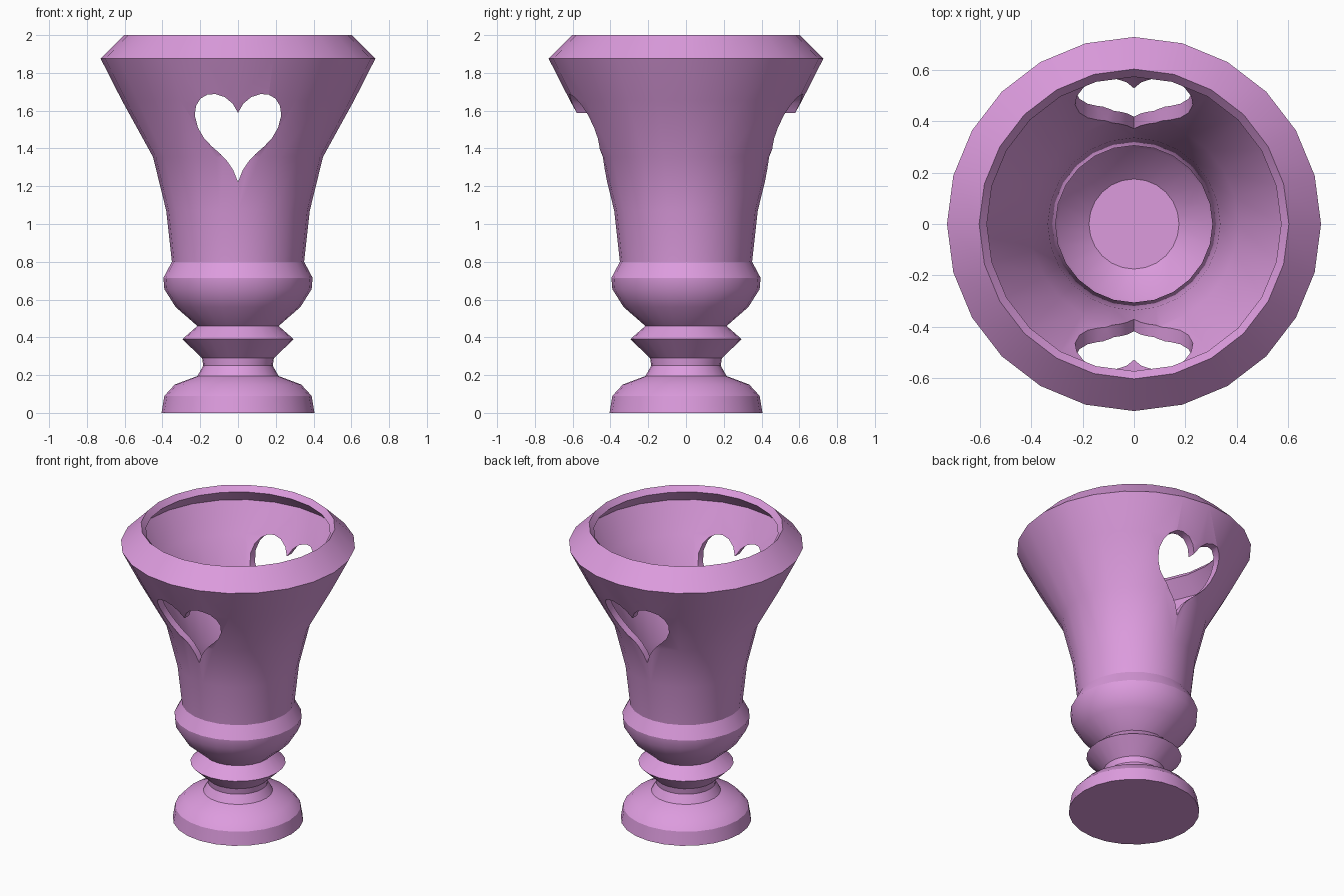
import bpy, bmesh, math

if "Cube" in bpy.data.objects:
    bpy.data.objects.remove(bpy.data.objects["Cube"])

SEGMENTS = 24


def new_object(name, bm):
    bmesh.ops.recalc_face_normals(bm, faces=bm.faces[:])
    mesh = bpy.data.meshes.new(name)
    bm.to_mesh(mesh)
    bm.free()
    obj = bpy.data.objects.new(name, mesh)
    bpy.context.collection.objects.link(obj)
    return obj


def lathe(name, profile):
    """Revolve (radius, z) points about z and cap both ends."""
    bm = bmesh.new()
    rings = []
    for r, z in profile:
        angles = [2 * math.pi * i / SEGMENTS for i in range(SEGMENTS)]
        rings.append([bm.verts.new((r * math.cos(a), r * math.sin(a), z)) for a in angles])
    for a, b in zip(rings, rings[1:]):
        for i in range(SEGMENTS):
            j = (i + 1) % SEGMENTS
            bm.faces.new((a[i], a[j], b[j], b[i]))
    bm.faces.new(rings[0])
    bm.faces.new(rings[-1])
    return new_object(name, bm)


# Goblet: foot, stem ring, bulb and flared cup outside
outer = [(.405, 0), (.39, .09), (.335, .15), (.215, .195), (.184, .25), (.19, .29),
         (.295, .39), (.215, .46), (.33, .56), (.39, .655), (.395, .715), (.35, .80),
         (.38, 1.07), (.45, 1.355), (.615, 1.655), (.727, 1.875), (.602, 2.0)]
# Hollow inside, from the rim down to the cup floor
inner = [(.572, 1.965), (.667, 1.868), (.575, 1.675), (.405, 1.365), (.335, 1.08),
         (.305, .81), (.347, .71), (.343, .67), (.295, .59), (.175, .485)]
goblet = lathe("goblet", outer + inner)

# Heart-shaped cutter through front and back walls
half = [(.025, 1.285), (.055, 1.33), (.092, 1.37), (.14, 1.412), (.18, 1.455),
        (.212, 1.51), (.229, 1.575), (.222, 1.627), (.197, 1.665), (.162, 1.685),
        (.12, 1.688), (.07, 1.672), (.028, 1.637)]
outline = [(0, 1.222)] + half + [(0, 1.588)] + [(-x, z) for x, z in reversed(half)]
bm = bmesh.new()
face = bm.faces.new([bm.verts.new((x, -1, z)) for x, z in outline])
extruded = bmesh.ops.extrude_face_region(bm, geom=[face])["geom"]
bmesh.ops.translate(bm, vec=(0, 2, 0),
                    verts=[v for v in extruded if isinstance(v, bmesh.types.BMVert)])
cutter = new_object("heart_cutter", bm)
cutter.hide_render = True

# Cut the hearts and apply
cut = goblet.modifiers.new("heart_cutouts", 'BOOLEAN')
cut.operation = 'DIFFERENCE'
cut.solver = 'EXACT'
cut.object = cutter
bpy.context.view_layer.objects.active = goblet
goblet.select_set(True)
bpy.ops.object.modifier_apply(modifier=cut.name)
bpy.data.objects.remove(cutter, do_unlink=True)

# Smooth shading with crisp ridges
bpy.ops.object.shade_smooth_by_angle(angle=math.radians(31))

# Pink-violet finish
mat = bpy.data.materials.new("orchid")
mat.diffuse_color = (0.72, 0.33, 0.73, 1)
mat.use_nodes = True
mat.node_tree.nodes["Principled BSDF"].inputs["Base Color"].default_value = mat.diffuse_color
goblet.data.materials.clear()
goblet.data.materials.append(mat)
